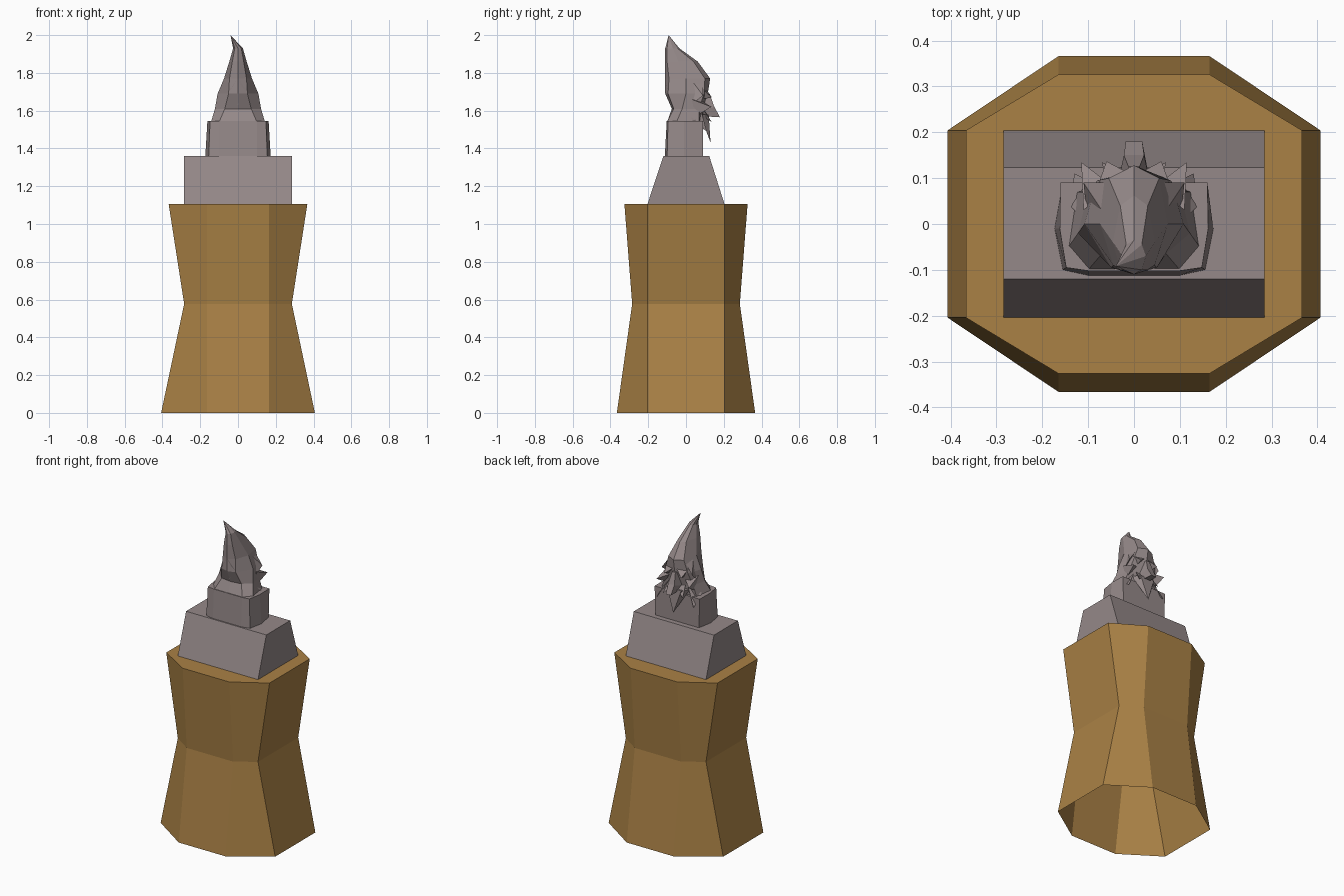
import bpy, bmesh
from mathutils import Vector


def material(name, rgb):
    m = bpy.data.materials.new(name)
    m.diffuse_color = (*rgb, 1)
    return m


wood = material("wood", (0.40, 0.22, 0.06))
stone = material("stone", (0.30, 0.25, 0.25))


def loft(name, rings, mat, bottom=True, tip=None):
    """Skin a stack of equal-length point rings."""
    bm = bmesh.new()
    rows = [[bm.verts.new(p) for p in r] for r in rings]
    n = len(rows[0])
    for a, b in zip(rows, rows[1:]):
        for i in range(n):
            j = (i + 1) % n
            bm.faces.new((a[i], a[j], b[j], b[i]))
    if bottom:
        bm.faces.new(rows[0][::-1])
    if tip:
        t = bm.verts.new(tip)
        for i in range(n):
            bm.faces.new((rows[-1][i], rows[-1][(i + 1) % n], t))
    else:
        bm.faces.new(rows[-1])
    bmesh.ops.recalc_face_normals(bm, faces=bm.faces)
    me = bpy.data.meshes.new(name)
    bm.to_mesh(me)
    bm.free()
    me.materials.append(mat)
    ob = bpy.data.objects.new(name, me)
    bpy.context.collection.objects.link(ob)
    return ob


def mirrored(z, half):
    """Ring from half outline (back centre -> right side -> front centre)."""
    pts = half + [(-x, y) for x, y in half[::-1] if x > 0]
    return [(x, y, z) for x, y in pts]


def octagon(z, x, y):
    h = [(0.165, -y), (x, -0.204), (x, 0.204), (0.165, y)]
    return mirrored(z, h)


def spike(name, base, tip):
    """Pointed tuft on a small base polygon."""
    loft(name, [[Vector(p) for p in base]], stone, tip=tip)


def spike_pair(name, base, tip):
    for s, side in ((1, "right"), (-1, "left")):
        spike(f"{name}_{side}", [(s * x, y, z) for x, y, z in base],
              (s * tip[0], tip[1], tip[2]))


# Waisted wooden pedestal, open underneath
loft("pedestal", [octagon(0, 0.407, 0.366), octagon(0.577, 0.285, 0.285),
                  octagon(1.105, 0.367, 0.326)], wood, bottom=False)

# Sloped plinth
loft("plinth", [mirrored(1.105, [(0.285, -0.204), (0.285, 0.204)]),
                mirrored(1.36, [(0.285, -0.12), (0.285, 0.123)])], stone)

# Shoulders of the bust
loft("shoulders", [
    mirrored(1.36, [(0.10, -0.112), (0.155, -0.10), (0.173, -0.01), (0.155, 0.09), (0.06, 0.09)]),
    mirrored(1.545, [(0.10, -0.102), (0.148, -0.095), (0.162, -0.01), (0.16, 0.09), (0.06, 0.09)]),
], stone)

# Hooded head with pointed cap (face looks along +y)
loft("hooded_head", [
    mirrored(1.54, [(0, -0.10), (0.10, -0.10), (0.143, -0.05), (0.125, 0.07), (0, 0.085)]),
    mirrored(1.61, [(0, -0.075), (0.07, -0.065), (0.122, -0.02), (0.10, 0.07), (0, 0.10)]),
    mirrored(1.69, [(0, -0.11), (0.05, -0.095), (0.108, 0.0), (0.08, 0.095), (0, 0.115)]),
    mirrored(1.77, [(0, -0.11), (0.045, -0.09), (0.074, 0.0), (0.055, 0.10), (0, 0.128)]),
    mirrored(1.86, [(0, -0.11), (0.030, -0.10), (0.046, -0.04), (0.03, 0.04), (0, 0.062)]),
    mirrored(1.93, [(0, -0.11), (0.017, -0.10), (0.026, -0.07), (0.017, -0.045), (0, -0.035)]),
], stone, tip=(-0.04, -0.092, 2.0))

# Hood fold hanging at the back
spike("hood_fold", [(-0.05, -0.095, 1.70), (0.05, -0.095, 1.70), (0, -0.11, 1.77),
                    ], (0, -0.085, 1.63))

# Hooked nose
loft("nose", [
    [(-0.012, 0.10, 1.69), (0.012, 0.10, 1.69), (0.012, 0.125, 1.69), (-0.012, 0.125, 1.69)],
    [(-0.035, 0.09, 1.60), (0.035, 0.09, 1.60), (0.022, 0.15, 1.62), (-0.022, 0.15, 1.62)],
    [(-0.022, 0.10, 1.57), (0.022, 0.10, 1.57), (0.018, 0.18, 1.565), (-0.018, 0.18, 1.565)],
], stone)

# Brows, cheeks and side hair
spike_pair("brow", [(0.01, 0.11, 1.71), (0.08, 0.08, 1.72), (0.05, 0.08, 1.66)], (0.06, 0.137, 1.67))
spike_pair("cheek", [(0.05, 0.085, 1.65), (0.11, 0.03, 1.66), (0.10, 0.05, 1.57)], (0.115, 0.135, 1.62))
spike_pair("hood_edge", [(0.07, 0.03, 1.76), (0.06, 0.09, 1.75), (0.105, 0.04, 1.64)], (0.11, 0.09, 1.68))
spike_pair("side_hair", [(0.10, 0.0, 1.60), (0.07, 0.08, 1.60), (0.14, 0.04, 1.54)], (0.13, 0.11, 1.49))

# Forked moustache and beard
spike_pair("moustache", [(0.0, 0.10, 1.60), (0.06, 0.09, 1.61), (0.04, 0.09, 1.57)], (0.07, 0.135, 1.54))
spike("beard", [(-0.08, 0.075, 1.58), (0.08, 0.075, 1.58), (0.05, 0.12, 1.58), (-0.05, 0.12, 1.58)],
      (0, 0.13, 1.43))
